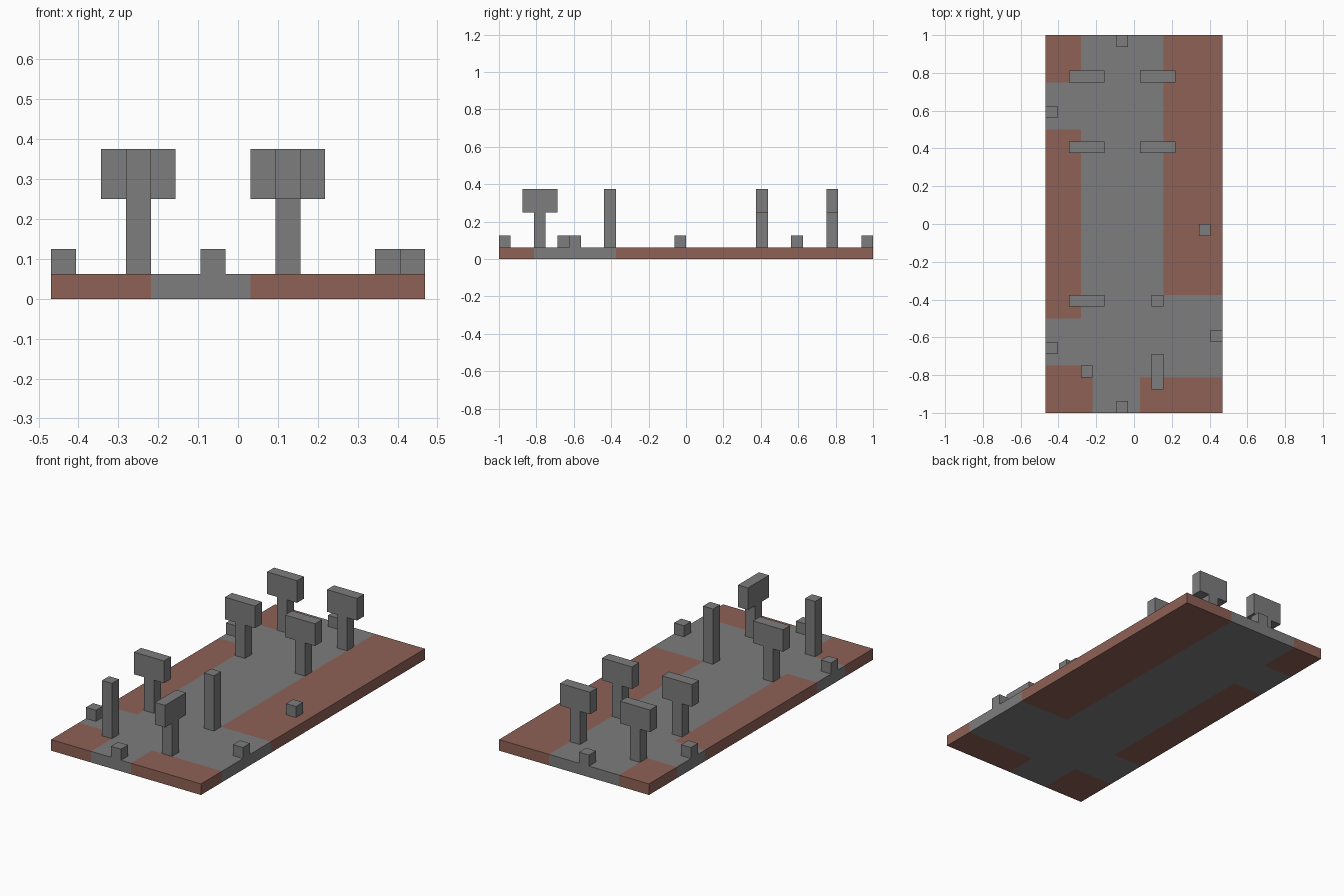
import bpy, bmesh
from mathutils import Vector

cube = bpy.data.objects.get("Cube")
if cube:
    bpy.data.objects.remove(cube, do_unlink=True)

U = 1 / 16  # block size


def material(name, rgb):
    m = bpy.data.materials.new(name)
    m.use_nodes = True
    m.diffuse_color = (*rgb, 1)
    m.node_tree.nodes["Principled BSDF"].inputs["Base Color"].default_value = (*rgb, 1)
    return m


stone = material("stone grey", (0.205, 0.205, 0.205))
brick = material("brick brown", (0.275, 0.12, 0.092))


def box(bm, lo, hi):
    """Add a box between two corners given in block units."""
    verts = bmesh.ops.create_cube(bm, size=1)["verts"]
    lo, hi = Vector(lo) * U, Vector(hi) * U
    for v in verts:
        v.co = (lo + hi) / 2 + v.co * (hi - lo)


def finish(bm, name, mats):
    mesh = bpy.data.meshes.new(name)
    bm.to_mesh(mesh)
    bm.free()
    for m in mats:
        mesh.materials.append(m)
    ob = bpy.data.objects.new(name, mesh)
    bpy.context.collection.objects.link(ob)
    return ob


# Ground slab, cut along the edges of the brick patches
W, L = 7.5, 16
patches = [  # x0, x1, y0, y1 in blocks
    (-W, -4.5, 12, L),
    (-W, -4.5, -8, 8),
    (-W, -3.5, -L, -12),
    (0.5, W, -L, -13),
    (2.5, W, -6, L),
]
bm = bmesh.new()
box(bm, (-W, -L, 0), (W, L, 1))
for axis in (0, 1):
    edges = {c for p in patches for c in p[axis * 2:axis * 2 + 2]}
    for c in sorted(edges):
        if abs(c) < (W, L)[axis]:
            n = Vector((axis == 0, axis == 1, 0))
            bmesh.ops.bisect_plane(bm, geom=bm.verts[:] + bm.edges[:] + bm.faces[:],
                                   plane_co=n * c * U, plane_no=n)
e = 0.01
for f in bm.faces:
    x, y, _ = f.calc_center_median() / U
    f.material_index = int(any(a - e < x < b + e and c - e < y < d + e
                               for a, b, c, d in patches))
finish(bm, "ground_slab", [stone, brick])

# Low marker blocks
for x, y in [(-1, 15.5), (-7, 9.5), (6, -0.5), (7, -9.5), (-7, -10.5), (-1, -15.5)]:
    bm = bmesh.new()
    box(bm, (x - 0.5, y - 0.5, 1), (x + 0.5, y + 0.5, 2))
    finish(bm, "marker_block", [stone])

# Plain posts
for x, y in [(-4, -12.5), (2, -6.5)]:
    bm = bmesh.new()
    box(bm, (x - 0.5, y - 0.5, 1), (x + 0.5, y + 0.5, 6))
    finish(bm, "plain_post", [stone])

# Sign posts: half widths of the board along x and y
for x, y, hx, hy in [(-4, 12.5, 1.5, 0.5), (2, 12.5, 1.5, 0.5), (-4, 6.5, 1.5, 0.5),
                     (2, 6.5, 1.5, 0.5), (-4, -6.5, 1.5, 0.5), (2, -12.5, 0.5, 1.5)]:
    bm = bmesh.new()
    box(bm, (x - 0.5, y - 0.5, 1), (x + 0.5, y + 0.5, 4))
    finish(bm, "sign_post", [stone])
    bm = bmesh.new()
    box(bm, (x - hx, y - hy, 4), (x + hx, y + hy, 6))
    finish(bm, "sign_board", [stone])
